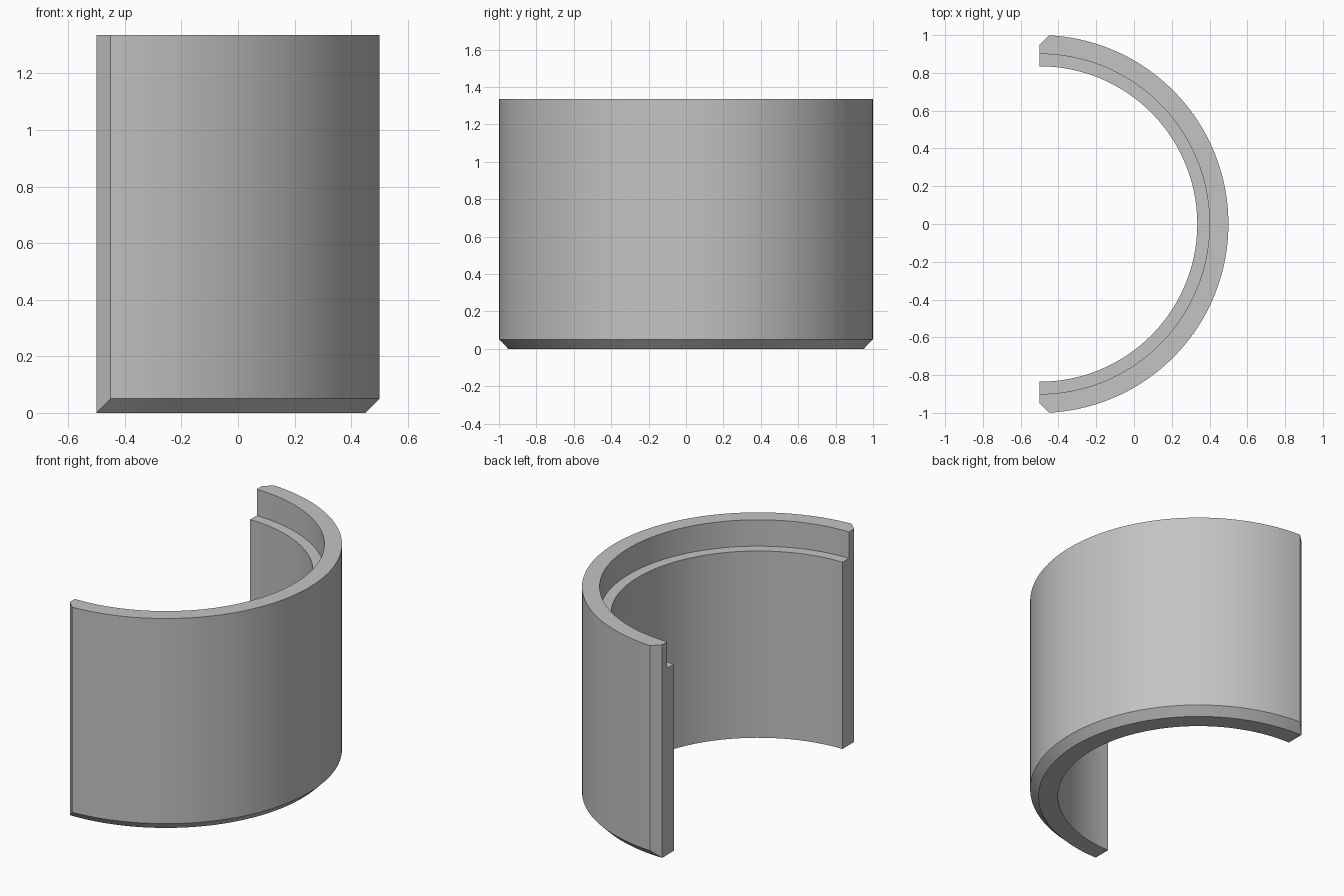
import bpy, bmesh
from math import sin, cos, asin, pi

cube = bpy.data.objects.get("Cube")
if cube:
    bpy.data.objects.remove(cube, do_unlink=True)

OUTER, RABBET, INNER = 1.0, 0.9, 0.835
HEIGHT, LEDGE, CHAMFER = 1.335, 1.17, 0.05
SEGMENTS = 80

grey = bpy.data.materials.new("plain_grey")
grey.use_nodes = True
colour = (0.55, 0.55, 0.55, 1)
grey.diffuse_color = colour
grey.node_tree.nodes["Principled BSDF"].inputs["Base Color"].default_value = colour


def section(at_end):
    """Wall cross-section (radius, height); the end one is cut back by the chamfer."""
    wall = OUTER - CHAMFER if at_end else OUTER
    foot = 0 if at_end else CHAMFER
    return [(INNER, 0), (OUTER - CHAMFER, 0), (wall, foot), (wall, HEIGHT),
            (RABBET, HEIGHT), (RABBET, LEDGE), (INNER, LEDGE)]


# Half ring swept around the vertical axis, with one short chamfered span at each end
limit = pi / 2 - asin(CHAMFER)
angles = [-pi / 2] + [limit * (2 * i / SEGMENTS - 1) for i in range(SEGMENTS + 1)] + [pi / 2]

bm = bmesh.new()
rings = []
for i, a in enumerate(angles):
    points = section(i in (0, len(angles) - 1))
    rings.append([bm.verts.new((r * cos(a) - OUTER / 2, r * sin(a), z)) for r, z in points])

for ring, following in zip(rings, rings[1:]):
    for j in range(len(ring)):
        k = (j + 1) % len(ring)
        bm.faces.new((ring[j], following[j], following[k], ring[k]))

# End faces
bm.faces.new(rings[0])
bm.faces.new(rings[-1])
bmesh.ops.remove_doubles(bm, verts=bm.verts, dist=0.0001)
bmesh.ops.recalc_face_normals(bm, faces=bm.faces)

mesh = bpy.data.meshes.new("half_sleeve")
bm.to_mesh(mesh)
bm.free()
mesh.materials.append(grey)
sleeve = bpy.data.objects.new("half_sleeve", mesh)
bpy.context.collection.objects.link(sleeve)

bpy.ops.object.select_all(action='DESELECT')
sleeve.select_set(True)
bpy.context.view_layer.objects.active = sleeve
bpy.ops.object.shade_smooth_by_angle(angle=pi / 6)
